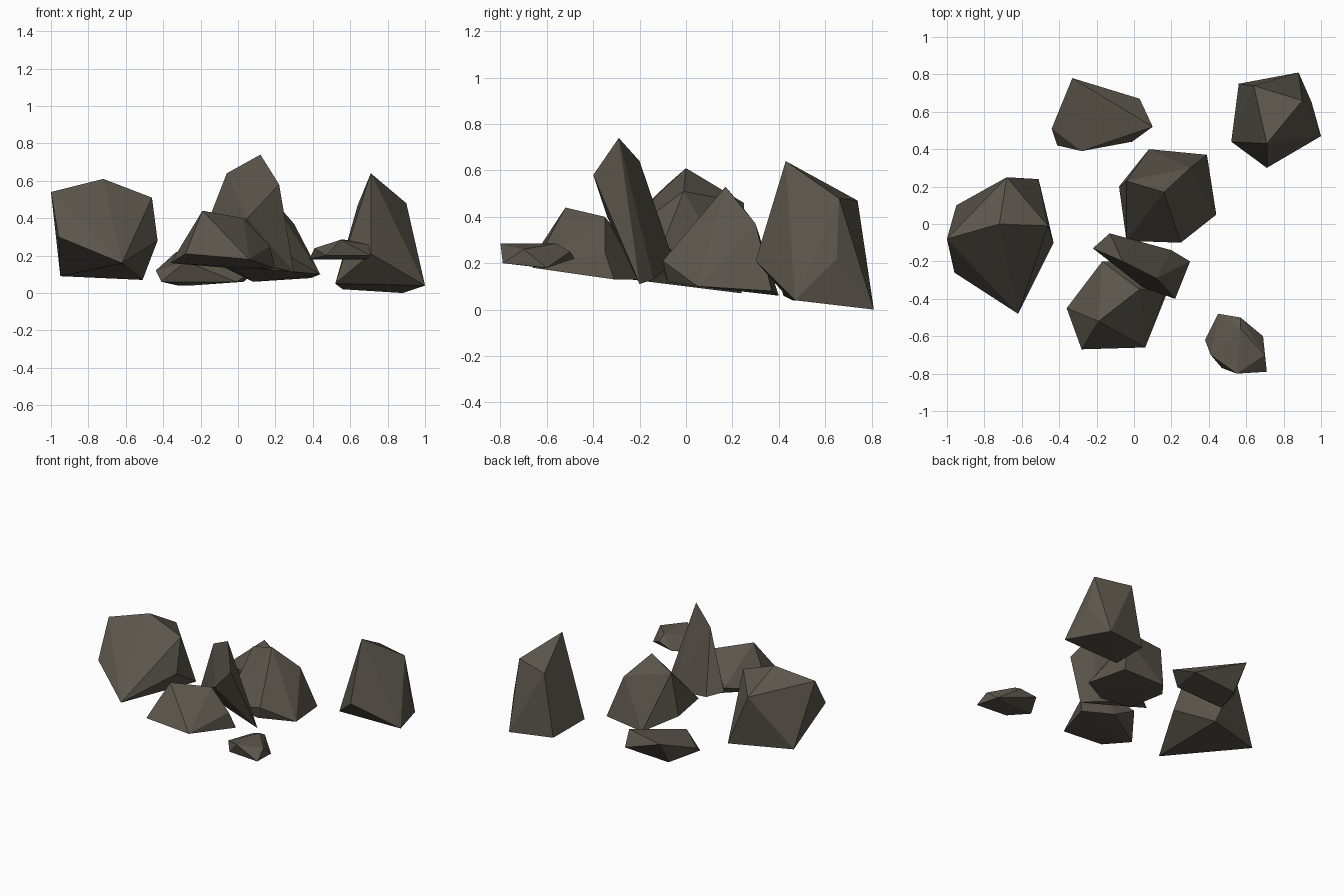
import bpy, bmesh

stone = bpy.data.materials.new("dark_stone")
stone.diffuse_color = (0.105, 0.092, 0.072, 1)


def rock(name, corners):
    """Faceted rock: the hull around a few corner points, flat shaded."""
    bm = bmesh.new()
    for c in corners:
        bm.verts.new(c)
    res = bmesh.ops.convex_hull(bm, input=bm.verts)
    loose = [v for v in bm.verts if not v.link_faces]
    bmesh.ops.delete(bm, geom=loose, context='VERTS')
    bmesh.ops.recalc_face_normals(bm, faces=bm.faces)
    me = bpy.data.meshes.new(name)
    bm.to_mesh(me)
    bm.free()
    me.materials.append(stone)
    ob = bpy.data.objects.new(name, me)
    bpy.context.collection.objects.link(ob)
    return ob


# Big boulder on the left
rock("left_boulder", [
    (-1.0, -.08, .54), (-.72, 0, .61), (-.46, -.01, .51), (-.68, .25, .46),
    (-.43, -.10, .28), (-.96, -.26, .30), (-.62, -.48, .16),
    (-.95, .10, .09), (-.51, .24, .07)])

# Tall boulder at the back right
rock("back_right_boulder", [
    (.71, .43, .64), (.64, .74, .47), (.90, .66, .48), (.71, .30, .21),
    (.95, .65, .22), (.52, .44, .05), (1.0, .47, .04), (.88, .81, 0),
    (.56, .75, .02)])

# Low slab at the back
rock("back_slab", [
    (-.33, .78, .22), (.10, .52, .12), (-.28, .39, .17), (-.44, .51, .12),
    (-.41, .42, .06), (-.01, .44, .06), (.03, .67, .06), (-.32, .66, .04),
    (-.25, .46, .04)])

# Block in the middle
rock("middle_boulder", [
    (.16, .17, .53), (-.04, .23, .46), (.30, .30, .37), (.39, .37, .08),
    (.44, .05, .10), (.25, -.10, .21), (.08, .40, .06), (-.08, .20, .14),
    (-.04, -.09, .15), (.22, -.08, .12)])

# Leaning spire
rock("spire", [
    (.12, -.29, .74), (.22, -.40, .58), (-.06, -.20, .64), (.05, -.34, .40),
    (-.22, -.13, .23), (-.13, -.05, .20), (.20, -.14, .13), (.30, -.20, .11)])

# Wedge in front of the spire
rock("front_wedge", [
    (-.19, -.52, .44), (.03, -.35, .40), (.17, -.35, .25), (.20, -.31, .13),
    (.06, -.66, .18), (-.28, -.67, .21), (-.36, -.45, .16), (-.17, -.20, .22),
    (0, -.20, .13)])

# Small flat stone at the front right
rock("small_stone", [
    (.55, -.80, .285), (.57, -.56, .285), (.57, -.50, .25), (.45, -.48, .22),
    (.38, -.62, .18), (.41, -.70, .24), (.47, -.77, .20), (.71, -.79, .20),
    (.69, -.60, .18), (.70, -.70, .26)])
